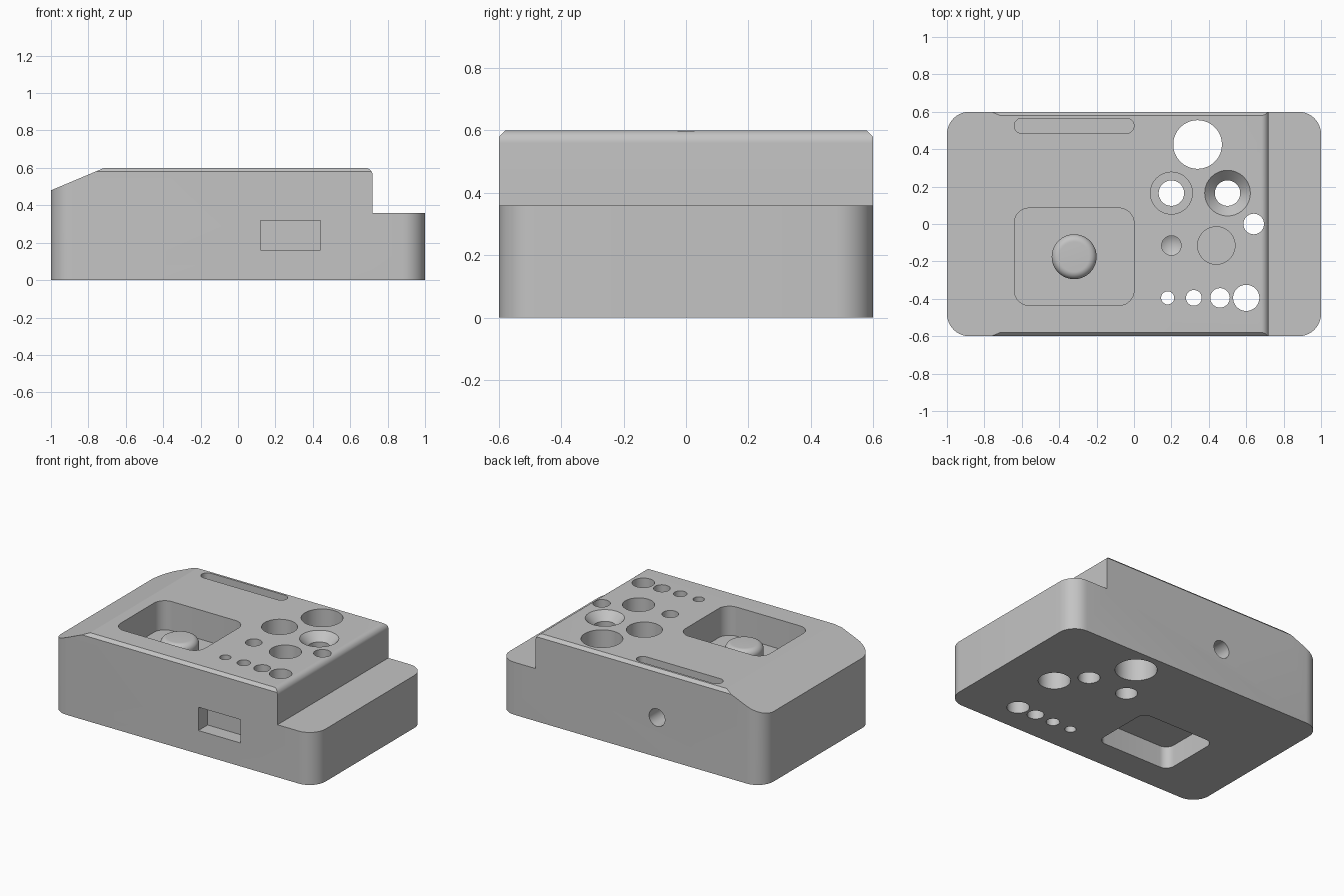
import bpy, bmesh, math
from mathutils import Matrix, Vector

if "Cube" in bpy.data.objects:
    bpy.data.objects.remove(bpy.data.objects["Cube"], do_unlink=True)

grey = bpy.data.materials.new("machined_grey")
grey.use_nodes = True
COLOUR = (0.55, 0.55, 0.55, 1)
grey.diffuse_color = COLOUR
grey.node_tree.nodes["Principled BSDF"].inputs["Base Color"].default_value = COLOUR


def finish(name, bm):
    bmesh.ops.recalc_face_normals(bm, faces=bm.faces)
    mesh = bpy.data.meshes.new(name)
    bm.to_mesh(mesh)
    bm.free()
    mesh.materials.append(grey)
    obj = bpy.data.objects.new(name, mesh)
    bpy.context.collection.objects.link(obj)
    return obj


def prism(name, outline, axis, lo, hi):
    """Extrude a 2D outline along the given axis from lo to hi."""
    def place(a, b):
        return {"x": (lo, a, b), "y": (a, lo, b), "z": (a, b, lo)}[axis]
    bm = bmesh.new()
    face = bm.faces.new([bm.verts.new(place(a, b)) for a, b in outline])
    moved = bmesh.ops.extrude_face_region(bm, geom=[face])["geom"]
    step = Vector([hi - lo if k == axis else 0 for k in "xyz"])
    verts = [g for g in moved if isinstance(g, bmesh.types.BMVert)]
    bmesh.ops.translate(bm, verts=verts, vec=step)
    return finish(name, bm)


def lathe(name, profile, location, rotation=Matrix.Identity(4), steps=64):
    """Revolve a (radius, height) profile about a vertical axis."""
    bm = bmesh.new()
    verts = [bm.verts.new((r, 0, z)) for r, z in profile]
    edges = [bm.edges.new(pair) for pair in zip(verts, verts[1:])]
    bmesh.ops.spin(bm, geom=verts + edges, cent=(0, 0, 0), axis=(0, 0, 1),
                   angle=math.tau, steps=steps, use_duplicate=False)
    bmesh.ops.remove_doubles(bm, verts=bm.verts, dist=0.0001)
    bm.transform(Matrix.Translation(location) @ rotation)
    return finish(name, bm)


def arc(cx, cy, r, start, end, n=10):
    angles = [math.radians(start + (end - start) * i / n) for i in range(n + 1)]
    return [(cx + r * math.cos(t), cy + r * math.sin(t)) for t in angles]


def rounded(cx, cy, hx, hy, r):
    corners = [(1, 1, 0), (-1, 1, 90), (-1, -1, 180), (1, -1, 270)]
    return [p for sx, sy, a in corners
            for p in arc(cx + sx * (hx - r), cy + sy * (hy - r), r, a, a + 90)]


def combine(target, tool, operation="DIFFERENCE"):
    mod = target.modifiers.new(tool.name, "BOOLEAN")
    mod.operation = operation
    mod.solver = "EXACT"
    mod.object = tool
    bpy.context.view_layer.objects.active = target
    bpy.ops.object.modifier_apply(modifier=mod.name)
    bpy.data.objects.remove(tool, do_unlink=True)


TOP = 0.6

# Main block: side profile with sloped end, rounded shoulder and low step
side = [(-1.1, 0), (1.1, 0), (1.1, 0.36), (0.72, 0.36)]
side += arc(0.68, 0.56, 0.04, 0, 90) + [(-0.715, TOP), (-1.1, 0.438)]
block = prism("block", side, "y", -0.8, 0.8)
# Rounded plan corners, then chamfered long top edges
combine(block, prism("plan", rounded(0, 0, 1, 0.6, 0.12), "z", -0.1, 0.8), "INTERSECT")
for s in (-1, 1):
    wedge = [(s * 0.56, 0.62), (s * 0.62, 0.56), (s * 0.7, 0.7)]
    combine(block, prism("edge_chamfer", wedge, "x", -1.2, 1.2))

# Pockets, slot and front recess
combine(block, prism("top_pocket", rounded(-0.32, -0.175, 0.32, 0.26, 0.08), "z", 0.4, 0.8))
combine(block, prism("bottom_pocket", rounded(-0.32, -0.175, 0.28, 0.22, 0.06), "z", -0.2, 0.15))
combine(block, prism("slot", rounded(-0.32, 0.525, 0.32, 0.04, 0.0399), "z", 0.54, 0.8))
recess = [(0.12, 0.16), (0.44, 0.16), (0.44, 0.32), (0.12, 0.32)]
combine(block, prism("front_recess", recess, "y", -0.8, -0.5))

# Plain through holes
for x, y, r in [(0.34, 0.425, 0.13), (0.18, -0.395, 0.035), (0.32, -0.395, 0.042),
                (0.46, -0.395, 0.052), (0.6, -0.395, 0.07)]:
    combine(block, lathe("through_hole", [(0, -0.1), (r, -0.1), (r, 0.7), (0, 0.7)], (x, y, 0)))

# Counterbored, countersunk, underside counterbored and blind holes
shaped = [
    ("counterbore", (0.2, 0.165, 0),
     [(0, -0.1), (0.068, -0.1), (0.068, 0.4), (0.112, 0.4), (0.112, 0.7), (0, 0.7)]),
    ("countersink", (0.5, 0.165, 0),
     [(0, -0.1), (0.068, -0.1), (0.068, 0.545), (0.122, TOP), (0.122, 0.7), (0, 0.7)]),
    ("under_counterbore", (0.64, 0, 0),
     [(0, -0.1), (0.1, -0.1), (0.1, 0.16), (0.055, 0.16), (0.055, 0.7), (0, 0.7)]),
    ("drilled_hole", (0.2, -0.115, 0),
     [(0, 0.27), (0.052, 0.3), (0.052, 0.7), (0, 0.7)]),
    ("blind_hole", (0.44, -0.115, 0),
     [(0, 0.3), (0.1, 0.3), (0.1, 0.7), (0, 0.7)]),
]
for name, place, profile in shaped:
    combine(block, lathe(name, profile, place))

# Back cross hole
turn = Matrix.Rotation(math.radians(-90), 4, "X")
combine(block, lathe("back_hole", [(0, -0.2), (0.06, -0.2), (0.06, 0.1), (0, 0.1)],
                     (-0.2, 0.6, 0.27), turn))

# Round boss with a softened rim on the pocket floor
boss = lathe("boss", [(0, 0.38), (0.12, 0.38)] + arc(0.08, 0.48, 0.04, 0, 90) + [(0, 0.52)],
             (-0.32, -0.175, 0))

bpy.ops.object.select_all(action="DESELECT")
for obj in (block, boss):
    obj.select_set(True)
bpy.context.view_layer.objects.active = block
bpy.ops.object.shade_smooth_by_angle(angle=math.radians(20))
